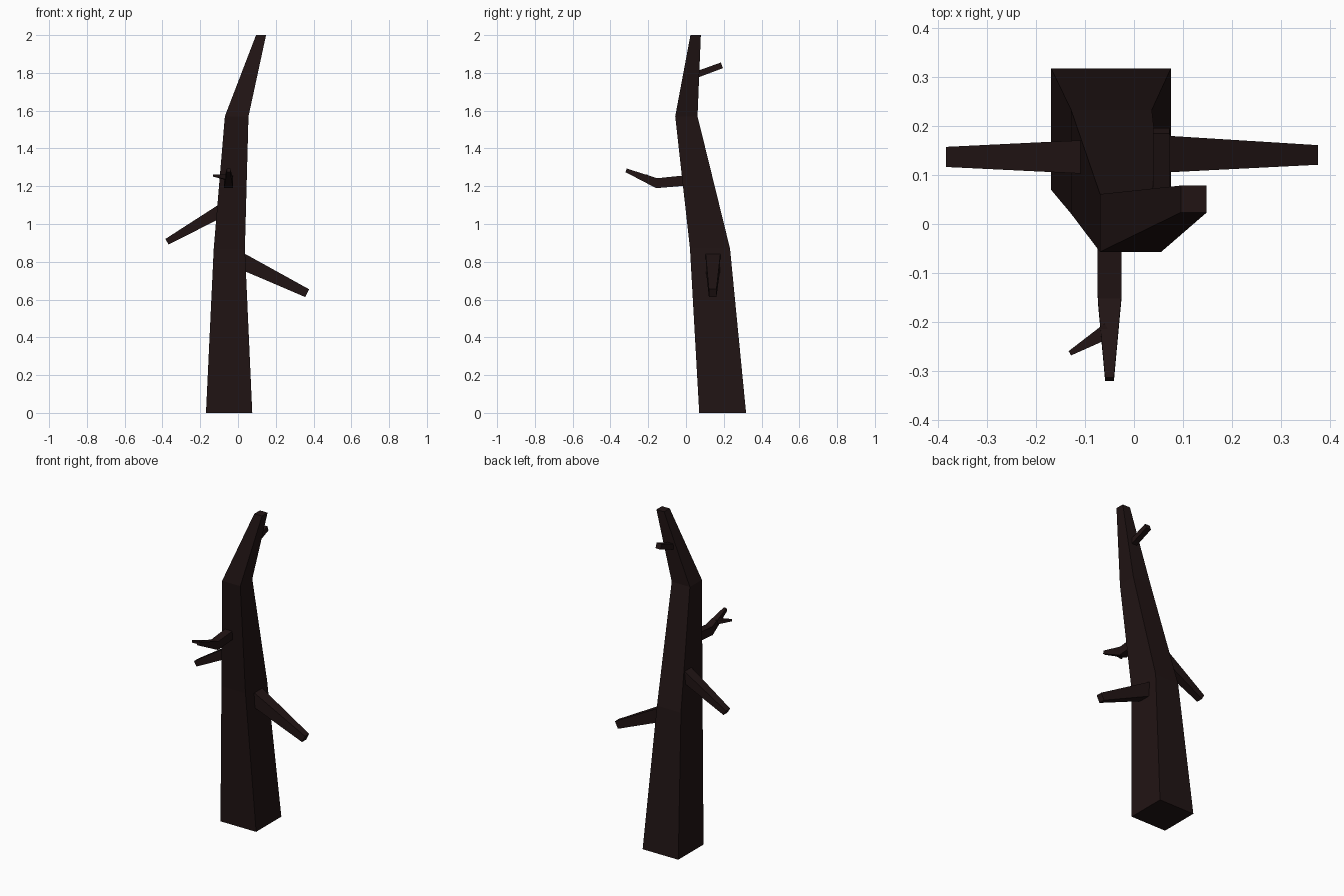
import bpy, bmesh
from mathutils import Vector

if "Cube" in bpy.data.objects:
    bpy.data.objects.remove(bpy.data.objects["Cube"])

bark = bpy.data.materials.new("dark_bark")
bark.diffuse_color = (0.015, 0.007, 0.007, 1)
bark.use_nodes = True
bark.node_tree.nodes["Principled BSDF"].inputs["Base Color"].default_value = bark.diffuse_color


def limb(name, rings, side, ups):
    """Square-section loft. rings: (centre, width, height); side: width axis; ups: height axis per ring."""
    bm = bmesh.new()
    side = Vector(side).normalized()
    loops = []
    for (c, w, h), up in zip(rings, ups):
        up = Vector(up).normalized()
        loops.append([bm.verts.new(Vector(c) + side * sx * w / 2 + up * sy * h / 2)
                      for sx, sy in ((-1, -1), (1, -1), (1, 1), (-1, 1))])
    for a, b in zip(loops, loops[1:]):
        for i in range(4):
            j = (i + 1) % 4
            bm.faces.new((a[i], a[j], b[j], b[i]))
    bm.faces.new(loops[0][::-1])
    bm.faces.new(loops[-1])
    bmesh.ops.recalc_face_normals(bm, faces=bm.faces)
    mesh = bpy.data.meshes.new(name)
    bm.to_mesh(mesh)
    bm.free()
    mesh.materials.append(bark)
    obj = bpy.data.objects.new(name, mesh)
    bpy.context.collection.objects.link(obj)
    return obj


# Bent, tapering trunk with horizontal square sections
trunk = [((-0.047, 0.194, 0), 0.245, 0.248),
         ((-0.046, 0.127, 0.87), 0.165, 0.212),
         ((-0.007, 0.002, 1.57), 0.125, 0.118),
         ((0.122, 0.051, 2.0), 0.053, 0.055)]
limb("trunk", trunk, (1, 0, 0), [(0, 1, 0)] * 4)

# Drooping stubs on the right and left
limb("right_branch", [((0.02, 0.143, 0.803), 0.078, 0.085),
                      ((0.366, 0.141, 0.634), 0.04, 0.046)],
     (0, 1, 0), [(0.45, 0, 0.9)] * 2)
limb("left_branch", [((-0.09, 0.137, 1.07), 0.068, 0.068),
                     ((-0.376, 0.137, 0.906), 0.041, 0.034)],
     (0, 1, 0), [(-0.5, 0, 0.87)] * 2)

# Kinked front branch with its side twig
limb("front_branch", [((-0.05, 0.015, 1.232), 0.05, 0.055),
                      ((-0.05, -0.155, 1.216), 0.048, 0.053),
                      ((-0.05, -0.317, 1.284), 0.018, 0.02)],
     (1, 0, 0), [(0, 0, 1), (0, 0.1, 1), (0, 0.35, 1)])
limb("front_twig", [((-0.052, -0.217, 1.247), 0.032, 0.03),
                    ((-0.131, -0.264, 1.256), 0.01, 0.01)],
     (0.5, -0.85, 0), [(0, 0, 1)] * 2)

# Small stub high on the back
limb("back_stub", [((0.056, 0.035, 1.783), 0.036, 0.034),
                   ((0.056, 0.19, 1.84), 0.034, 0.032)],
     (1, 0, 0), [(0, -0.35, 0.94)] * 2)
